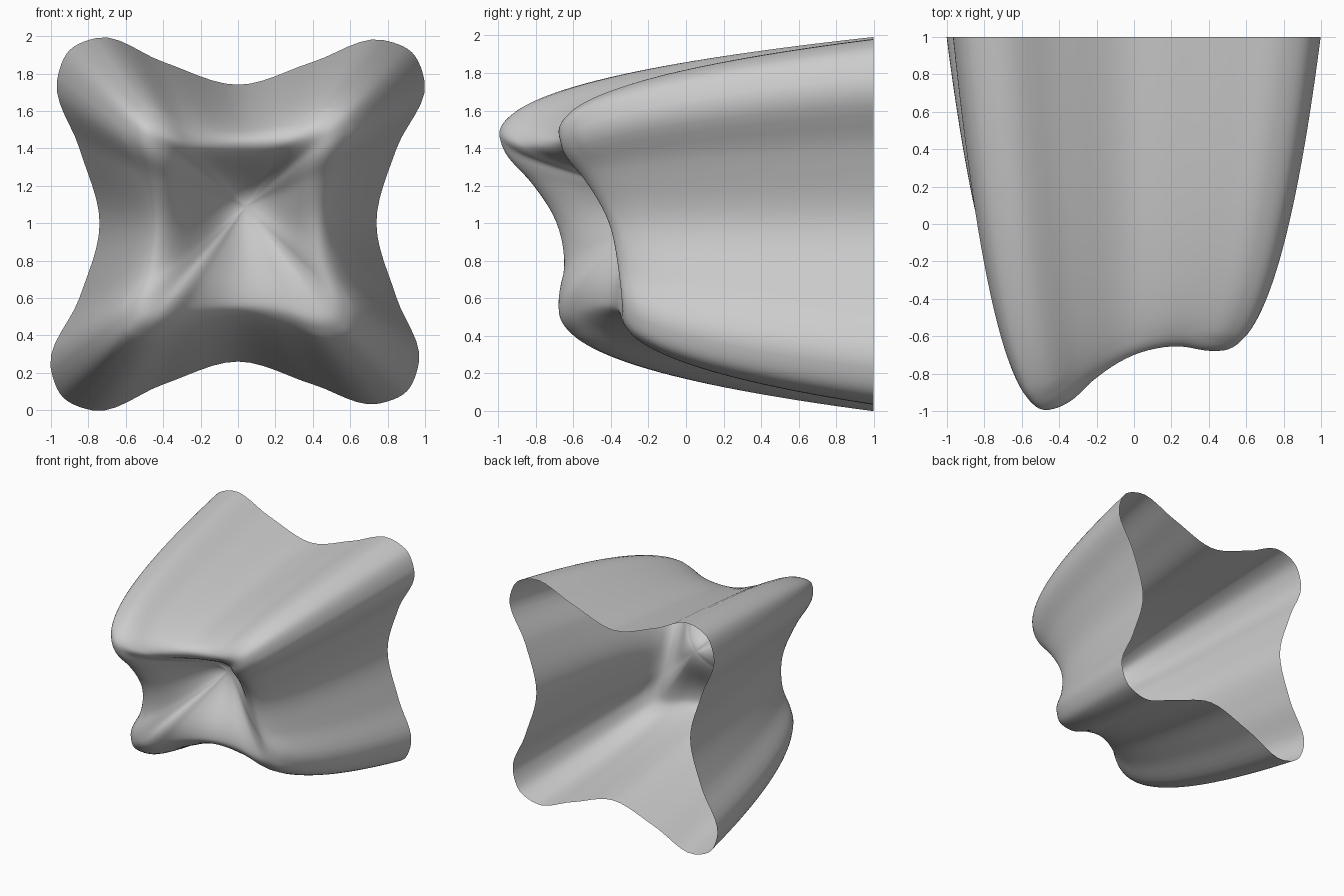
import bpy, math
from mathutils import Vector

if "Cube" in bpy.data.objects:
    bpy.data.objects.remove(bpy.data.objects["Cube"])

STEPS = 6            # samples per outline segment
OUTER, INNER = 32, 24
PIT = Vector((0.04, -0.19, 1.09))

def ring(pts):
    # closed smooth curve through unevenly spaced points
    n = len(pts)
    d = [(pts[(i + 1) % n] - pts[i]).length for i in range(n)]
    tan = []
    for i in range(n):
        a, b = d[i - 1], d[i]
        va, vb = (pts[i] - pts[i - 1]) / a, (pts[(i + 1) % n] - pts[i]) / b
        tan.append((va * b + vb * a) / (a + b))
    out = []
    for i in range(n):
        p, q = pts[i], pts[(i + 1) % n]
        u, v = tan[i] * d[i], tan[(i + 1) % n] * d[i]
        for k in range(STEPS):
            t = k / STEPS
            out.append(p*(2*t**3 - 3*t*t + 1) + u*(t**3 - 2*t*t + t) + q*(3*t*t - 2*t**3) + v*(t**3 - t*t))
    return out

# Quarter outlines (x, height from centre): waist, lobe, up to the next waist
rim_q = [(0.74, 0), (0.848, 0.40), (0.992, 0.76), (0.925, 0.92), (0.77, 0.987), (0.40, 0.862), (0, 0.74)]
crest_q = [(0.42, 0), (0.44, 0.24), (0.485, 0.40), (0.47, 0.475), (0.40, 0.485), (0.24, 0.44), (0, 0.43)]
# Crest depth at the corners and waists, counter-clockwise from the right waist
depth = [-0.41, -0.68, -0.70, -1.0, -0.69, -0.68, -0.41, -0.34]
dip = [0, 0.035, 0, 0, 0.035, 0, 0.012, 0.012]
signs = [(1, 1), (-1, 1), (-1, -1), (1, -1)]
lobe = [(1.006, 0.992), (0.975, 1.004), (1.01, 1.014), (0.975, 0.978)]

rim_pts, crest_pts = [], []
for q, (sx, sz) in enumerate(signs):
    order = range(6) if sx * sz > 0 else range(6, 0, -1)
    for n, k in enumerate(order):
        k_rim, k_crest = rim_q[k], crest_q[k]
        fx, fz = lobe[q] if 2 <= k <= 4 else (1, 1)
        rim_pts.append(Vector((sx * k_rim[0] * fx, 1, 1 + sz * k_rim[1] * fz)))
        a, w = [(0, 0), (0, 0.5), (0, 0.93), (0, 1), (1, 0.07), (1, 0.5)][n]
        i = 2*q + a
        y = depth[i] * (1 - w) + depth[(i + 1) % 8] * w + (dip[i] if w == 0.5 else 0)
        crest_pts.append(Vector((sx * k_crest[0], y, 1 + sz * k_crest[1])))

rim, crest = ring(rim_pts), ring(crest_pts)
N = len(rim)
verts, faces = [], []

# Outer wall: rim curving forward to the crest
axis = Vector((0, 0, 1))
for j in range(OUTER):
    t = j / OUTER
    for r, c in zip(rim, crest):
        m = axis + (r - axis) * 0.785
        m.y = c.y
        verts.append(r*(1-t)**2 + m*2*t*(1-t) + c*t*t)

# Inner basin: crest falling back to a rounded pit
for j in range(INNER):
    t = j / INNER
    for c in crest:
        flat = Vector((c.x - PIT.x, 0, c.z - PIT.z))
        a = c - flat.normalized() * (0.13 + 0.7 * max(0, flat.length - 0.42))
        b = PIT + flat.normalized() * 0.2
        verts.append(c*(1-t)**3 + a*3*t*(1-t)**2 + b*3*t*t*(1-t) + PIT*t**3)
verts.append(PIT)

for j in range(OUTER + INNER - 1):
    for i in range(N):
        k = (i + 1) % N
        faces.append((j*N + i, (j+1)*N + i, (j+1)*N + k, j*N + k))
last = (OUTER + INNER - 1) * N
for i in range(N):
    faces.append((last + i, len(verts) - 1, last + (i + 1) % N))

mesh = bpy.data.meshes.new("four_lobed_shell")
mesh.from_pydata(verts, [], faces)
mesh.flip_normals()
mesh.shade_smooth()
obj = bpy.data.objects.new("four_lobed_shell", mesh)
bpy.context.collection.objects.link(obj)

# Relax the front so the cusps round over, keeping the open rim in place
wall = obj.vertex_groups.new(name="inner_surface")
wall.add(list(range(N * 26, len(verts))), 1.0, 'REPLACE')
relax = obj.modifiers.new("relax", 'SMOOTH')
relax.vertex_group = wall.name
relax.factor, relax.iterations = 0.5, 12
